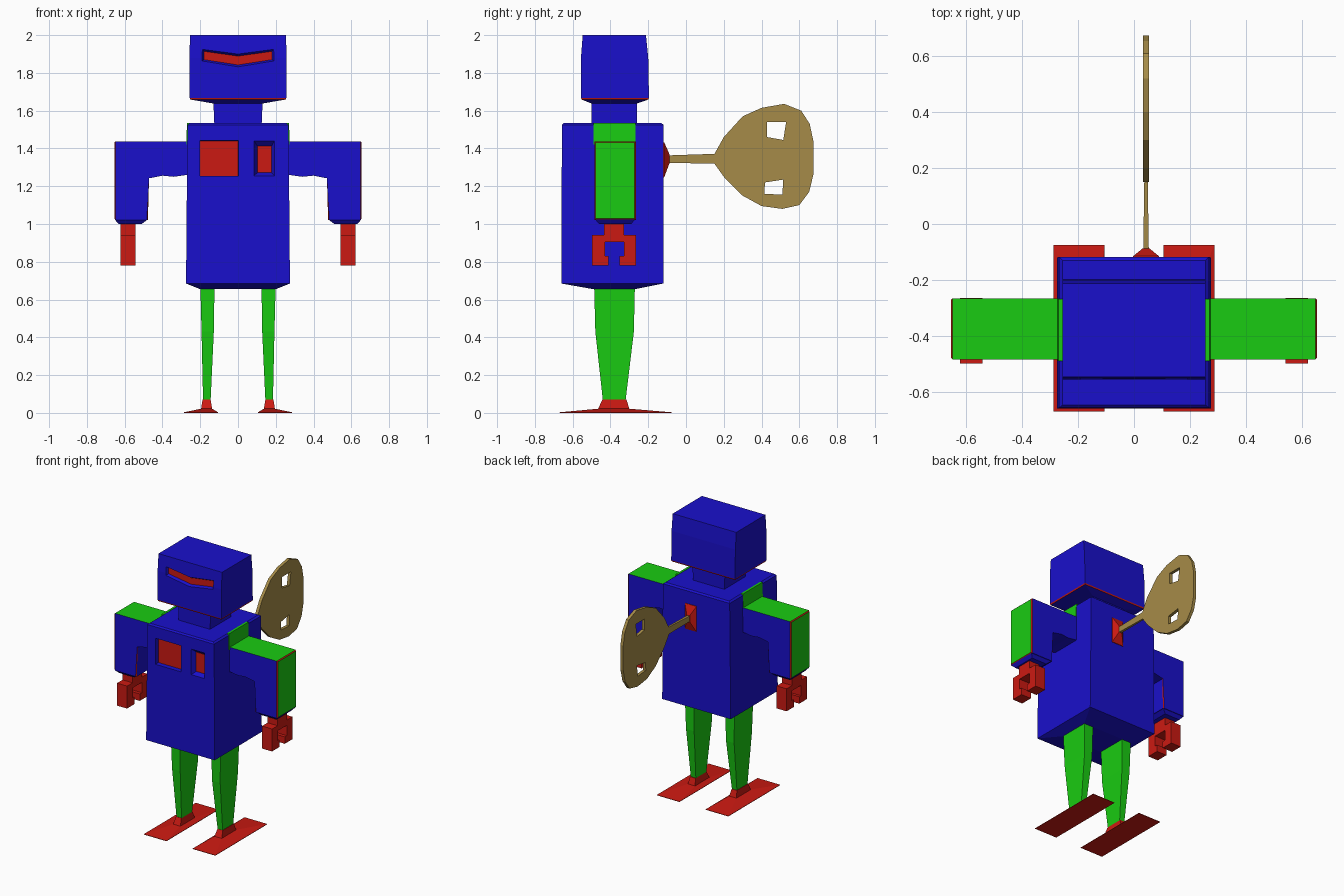
import bpy, bmesh

if "Cube" in bpy.data.objects:
    bpy.data.objects.remove(bpy.data.objects["Cube"])


def material(name, rgb):
    m = bpy.data.materials.new(name)
    m.diffuse_color = (*rgb, 1)
    m.use_nodes = True
    m.node_tree.nodes["Principled BSDF"].inputs["Base Color"].default_value = m.diffuse_color
    return m


BLUE = material("blue", (0.01, 0.005, 0.6))
GREEN = material("green", (0.01, 0.6, 0.006))
RED = material("red", (0.6, 0.01, 0.006))
GOLD = material("gold", (0.38, 0.26, 0.065))


def rect(x0, x1, y0, y1, z):
    return [(x0, y0, z), (x1, y0, z), (x1, y1, z), (x0, y1, z)]


def loft(name, rings, mats, bands=(), mirror=False, edit=None):
    """Skin closed rings and cap both ends; bands lists the bands using mats[1]."""
    bm = bmesh.new()
    rows = [[bm.verts.new(p) for p in ring] for ring in rings]
    n = len(rows[0])
    bm.faces.new(rows[0])
    bm.faces.new(rows[-1])
    for k, (a, b) in enumerate(zip(rows, rows[1:])):
        for i in range(n):
            j = (i + 1) % n
            f = bm.faces.new((a[i], a[j], b[j], b[i]))
            f.material_index = int(k in bands)
    bmesh.ops.recalc_face_normals(bm, faces=bm.faces[:])
    if edit:
        edit(bm)
    me = bpy.data.meshes.new(name)
    bm.to_mesh(me)
    bm.free()
    for m in mats:
        me.materials.append(m)
    ob = bpy.data.objects.new(name, me)
    bpy.context.collection.objects.link(ob)
    if mirror:
        ob.modifiers.new("mirror", 'MIRROR').use_mirror_merge = False
    return ob


def in_xz(pts, y):
    return [(x, y, z) for x, z in pts]


def in_yz(pts, x):
    return [(x, y, z) for y, z in pts]


def cut(ob, cutter):
    """Subtract the cutter, keep the result and discard the cutter."""
    mod = ob.modifiers.new("cut", 'BOOLEAN')
    mod.operation, mod.solver, mod.object = 'DIFFERENCE', 'EXACT', cutter
    bpy.context.view_layer.update()
    ev = ob.evaluated_get(bpy.context.evaluated_depsgraph_get())
    me = bpy.data.meshes.new_from_object(ev)
    ob.modifiers.clear()
    ob.data = me
    bpy.data.objects.remove(cutter)


def recess(ob, name, outer, inner, y, depth):
    """Sunken opening in a front face with a red panel at its back."""
    back = y + depth
    cut(ob, loft("cutter", [in_xz(outer, y - 0.05), in_xz(outer, y), in_xz(inner, back)],
                 [BLUE]))
    loft(name, [in_xz(inner, back - 0.002), in_xz(inner, back + 0.01)], [RED])


def box2(x0, x1, z0, z1):
    return [(x0, z0), (x1, z0), (x1, z1), (x0, z1)]


# torso with a shallow pointed underside
torso = loft("torso", [rect(-.2, .2, -.49, -.27, .655),
                       rect(-.275, .275, -.66, -.12, .685),
                       rect(-.268, .268, -.657, -.118, 1.524),
                       rect(-.255, .255, -.647, -.13, 1.534)], [BLUE])
recess(torso, "large_chest_panel", box2(-.202, .002, 1.253, 1.442),
       box2(-.2, 0, 1.255, 1.44), -.655, .03)
recess(torso, "small_chest_panel", box2(.085, .192, 1.255, 1.44),
       box2(.103, .178, 1.272, 1.412), -.655, .03)

# neck and head, with a red rim under the jaw
head = loft("head", [rect(-.125, .125, -.5, -.26, 1.52),
                     rect(-.13, .13, -.5, -.26, 1.638),
                     rect(-.253, .253, -.553, -.199, 1.659),
                     rect(-.256, .256, -.556, -.196, 1.668),
                     rect(-.256, .256, -.556, -.2, 1.88),
                     rect(-.255, .255, -.547, -.212, 2.0)], [BLUE, RED], bands=(2,))
recess(head, "visor",
       [(-.19, 1.926), (0, 1.9), (.19, 1.926), (.19, 1.863), (0, 1.832), (-.19, 1.863)],
       [(-.18, 1.914), (0, 1.889), (.18, 1.914), (.18, 1.87), (0, 1.842), (-.18, 1.87)],
       -.555, .02)


# arms: green top and outer faces, red edging
def paint_arm(bm):
    edges = set()
    for f in bm.faces:
        c = f.calc_center_median()
        if f.normal.z > .9 or f.normal.x > .9:
            f.material_index = 1
        if f.normal.x > .9:
            edges.update(f.edges)
        elif f.normal.x < -.9 and c.x > .4:
            edges.update(e for e in f.edges
                         if abs(e.verts[0].co.z - e.verts[1].co.z) > .1)
    bmesh.ops.bevel(bm, geom=list(edges), offset=.006, segments=1,
                    affect='EDGES', material=2)


arm = [(.255, 1.437), (.655, 1.437), (.655, 1.022), (.477, 1.022), (.471, 1.242),
       (.40, 1.256), (.34, 1.25), (.255, 1.262)]
loft("arm", [in_xz(arm, -.484), in_xz(arm, -.266)], [BLUE, GREEN, RED],
     mirror=True, edit=paint_arm)
loft("cuff", [rect(.48, .652, -.48, -.27, 1.023), rect(.51, .632, -.46, -.29, 1.0)],
     [BLUE], mirror=True)
loft("shoulder_panel", [rect(.25, .274, -.49, -.268, 1.42),
                        rect(.254, .27, -.49, -.268, 1.536)], [GREEN], mirror=True)

# clamp hands
clamp = [(-.435, 1.01), (-.435, .943), (-.498, .943), (-.498, .78), (-.41, .78),
         (-.41, .83), (-.43, .83), (-.43, .905), (-.328, .905), (-.328, .83),
         (-.352, .83), (-.352, .78), (-.265, .78), (-.265, .943), (-.328, .943),
         (-.328, 1.01)]
loft("hand", [in_yz(clamp, .542), in_yz(clamp, .622)], [RED], mirror=True)

# legs and feet
loft("leg", [rect(.145, .185, -.44, -.32, .065), rect(.128, .193, -.48, -.276, .43),
             rect(.124, .2, -.487, -.27, .7)], [GREEN], mirror=True)
loft("foot", [rect(.105, .287, -.67, -.075, 0), rect(.105, .287, -.67, -.075, .003),
              rect(.137, .195, -.465, -.3, .022), rect(.145, .188, -.443, -.315, .07)],
     [RED], mirror=True)

# wind-up key: mount, stem, plate with two holes
def square_y(cx, cz, hx, hz, y):
    return [(cx - hx, y, cz - hz), (cx + hx, y, cz - hz),
            (cx + hx, y, cz + hz), (cx - hx, y, cz + hz)]


loft("key_mount", [square_y(.043, 1.34, .046, .095, -.13),
                   square_y(.043, 1.34, .046, .092, -.115),
                   square_y(.043, 1.345, .013, .025, -.088)], [RED])
loft("key_stem", [square_y(.043, 1.343, .01, .02, -.1),
                  square_y(.043, 1.346, .006, .026, .17)], [GOLD])
plate = [(.15, 1.37), (.2, 1.46), (.3, 1.57), (.4, 1.615), (.52, 1.636), (.61, 1.6),
         (.655, 1.53), (.674, 1.44), (.674, 1.26), (.652, 1.17), (.6, 1.1), (.51, 1.08),
         (.4, 1.095), (.3, 1.15), (.2, 1.25), (.15, 1.32)]
key = loft("key_plate", [in_yz(plate, .032), in_yz(plate, .054)], [GOLD])
for hole in ([(.43, 1.54), (.53, 1.54), (.515, 1.445), (.43, 1.46)],
             [(.418, 1.22), (.515, 1.235), (.51, 1.155), (.415, 1.16)]):
    cut(key, loft("cutter", [in_yz(hole, 0), in_yz(hole, .1)], [GOLD]))
